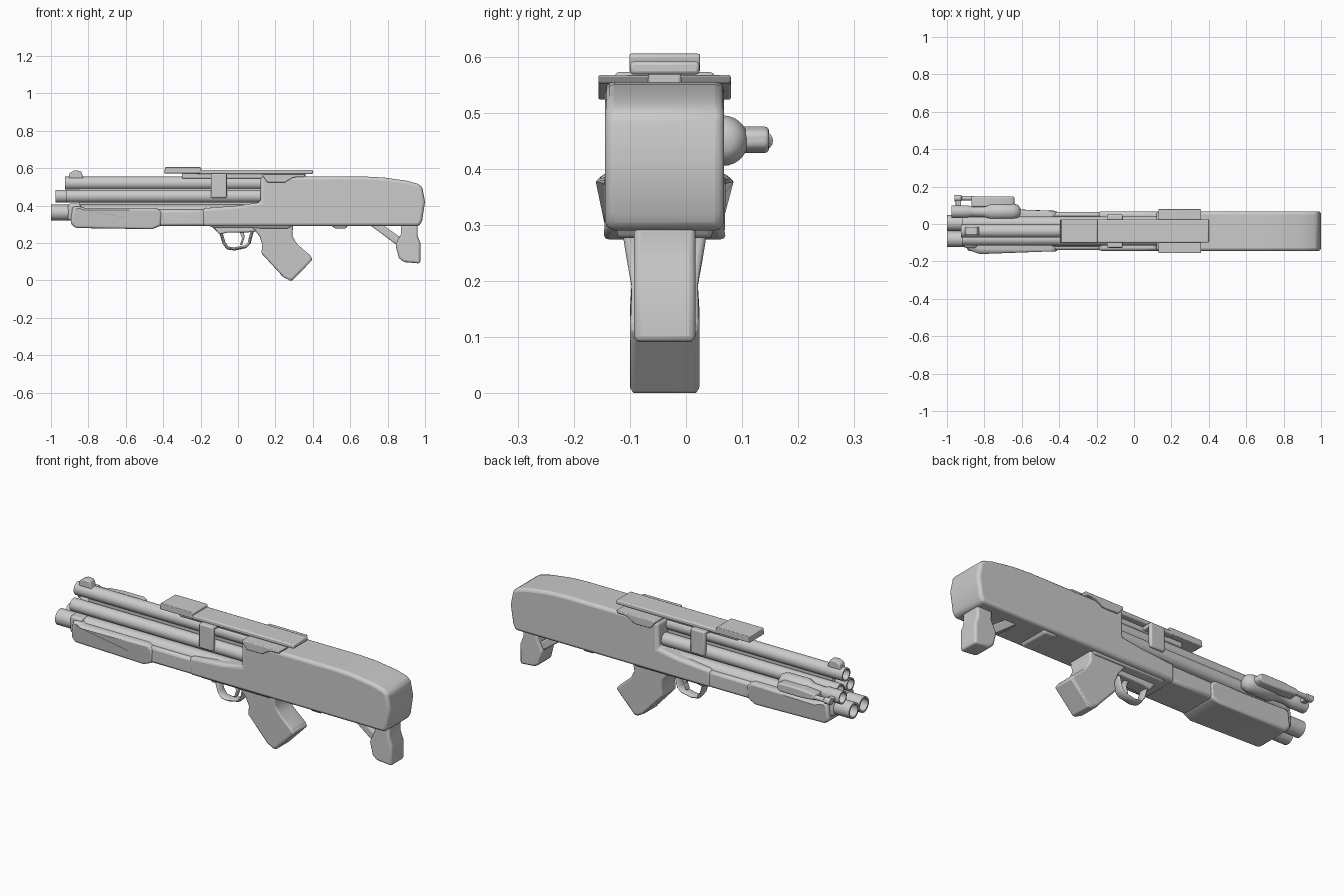
import bpy, bmesh, math

CY = -0.038  # centre plane of the main body


def finish(name, bm, bevel=0.0, segs=3, angle=40):
    bmesh.ops.recalc_face_normals(bm, faces=bm.faces)
    me = bpy.data.meshes.new(name)
    bm.to_mesh(me)
    bm.free()
    ob = bpy.data.objects.new(name, me)
    bpy.context.collection.objects.link(ob)
    bpy.ops.object.select_all(action='DESELECT')
    ob.select_set(True)
    bpy.context.view_layer.objects.active = ob
    if bevel:
        m = ob.modifiers.new("bevel", 'BEVEL')
        m.width, m.segments, m.limit_method = bevel, segs, 'ANGLE'
        m.angle_limit = math.radians(35)
    bpy.ops.object.shade_smooth_by_angle(angle=math.radians(angle))
    return ob


def prism(name, pts, half, y=CY, bevel=0.008, segs=3, width=None):
    """Side profile (x, z) extruded across y; width(x, z) scales locally."""
    bm = bmesh.new()
    sides = []
    for s in (-1, 1):
        sides.append([bm.verts.new((x, y + s * half * (width(x, z) if width else 1), z))
                      for x, z in pts])
    a, b = sides
    n = len(pts)
    bm.faces.new(a)
    bm.faces.new(b[::-1])
    for i in range(n):
        j = (i + 1) % n
        bm.faces.new((a[i], b[i], b[j], a[j]))
    return finish(name, bm, bevel, segs)


def box(name, x0, x1, z0, z1, half, y=CY, bevel=0.006):
    return prism(name, [(x0, z0), (x1, z0), (x1, z1), (x0, z1)], half, y, bevel, 2)


def lathe(name, prof, y, z, n=28):
    """Revolve (x, radius) pairs around a line parallel to x."""
    bm = bmesh.new()
    rings = []
    for x, r in prof:
        rings.append([bm.verts.new((x, y + r * math.cos(2 * math.pi * i / n),
                                    z + r * math.sin(2 * math.pi * i / n))) for i in range(n)])
    for a, b in zip(rings, rings[1:]):
        for i in range(n):
            j = (i + 1) % n
            bm.faces.new((a[i], a[j], b[j], b[i]))
    bm.faces.new(rings[0])
    bm.faces.new(rings[-1])
    return finish(name, bm)


def tube(name, x0, x1, r, y, z):
    return lathe(name, [(x0 + 0.07, r * 0.78), (x0, r * 0.78), (x0, r), (x1, r)], y, z)


# Stock and receiver in one long shell
prism("stock_shell", [
    (0.12, 0.555), (0.68, 0.555), (0.78, 0.55), (0.90, 0.533), (0.96, 0.517), (0.985, 0.50),
    (1.0, 0.42), (0.985, 0.32), (0.97, 0.29), (-0.19, 0.29), (-0.19, 0.385),
    (0.0, 0.40), (0.12, 0.418)], 0.106, bevel=0.016)
prism("underside_bump", [(0.47, 0.31), (0.52, 0.278), (0.575, 0.276), (0.60, 0.31)], 0.085)
prism("receiver_plate", [(-0.19, 0.31), (-0.13, 0.28), (0.27, 0.278), (0.31, 0.31)], 0.085)

# Barrels and tubes
for i, dy in enumerate((-0.043, 0.043)):
    tube(f"lower_barrel_{i}", -1.0, 0.1, 0.042, CY + dy, 0.363)
    tube(f"middle_tube_{i}", -0.92, 0.13, 0.034, CY + dy, 0.45)
tube("top_tube", -0.925, 0.14, 0.035, CY, 0.52)
prism("front_sight", [(-0.905, 0.545), (-0.90, 0.575), (-0.875, 0.588), (-0.84, 0.585),
                      (-0.825, 0.545)], 0.022, bevel=0.006)
box("barrel_web", -0.85, 0.13, 0.38, 0.51, 0.02)

# Fore-end
prism("pump_grip", [(-0.895, 0.305), (-0.87, 0.28), (-0.46, 0.274), (-0.41, 0.292),
                    (-0.405, 0.365), (-0.435, 0.387), (-0.82, 0.387), (-0.845, 0.395),
                    (-0.885, 0.395)], 0.113, bevel=0.014,
      width=lambda x, z: 0.93 if x < -0.84 or x > -0.42 else 1)
box("handguard_core", -0.45, -0.17, 0.291, 0.378, 0.102, bevel=0.014)
box("muzzle_bracket", -0.91, -0.84, 0.32, 0.41, 0.09, bevel=0.012)

# Top rail, saddle and strap
box("rail", -0.22, 0.40, 0.568, 0.591, 0.062)
prism("rail_front", [(-0.395, 0.572), (-0.20, 0.572), (-0.195, 0.60), (-0.20, 0.605),
                     (-0.39, 0.605)], 0.063, bevel=0.005)
box("rail_riser", -0.30, 0.36, 0.545, 0.575, 0.03)
prism("saddle", [(0.13, 0.567), (0.36, 0.567), (0.35, 0.552), (0.13, 0.552)], 0.118, bevel=0.004)
for i, s in enumerate((-1, 1)):
    prism(f"saddle_side_{i}", [(0.135, 0.56), (0.355, 0.56), (0.29, 0.548), (0.25, 0.523),
                               (0.16, 0.523), (0.14, 0.545)], 0.012, CY + s * 0.106, 0.004)
    prism(f"strap_{i}", [(-0.145, 0.441), (-0.06, 0.441), (-0.06, 0.572), (-0.145, 0.572)],
          0.011, CY + s * 0.078, 0.008)
box("strap_bridge", -0.145, -0.06, 0.552, 0.572, 0.085)

# Lamp on the far side
lathe("lamp_body", [(-0.94, 0.026), (-0.977, 0.027), (-0.977, 0.034), (-0.89, 0.034),
                    (-0.87, 0.028), (-0.80, 0.03), (-0.77, 0.045), (-0.65, 0.045),
                    (-0.62, 0.036), (-0.608, 0.018)], 0.066, 0.45)
prism("lamp_pod", [(-0.87, 0.435), (-0.78, 0.428), (-0.66, 0.428), (-0.64, 0.44),
                   (-0.64, 0.465), (-0.66, 0.475), (-0.78, 0.475), (-0.87, 0.467)],
      0.028, 0.12, 0.008)
lathe("lamp_pointer", [(-0.96, 0.017), (-0.925, 0.017), (-0.92, 0.012), (-0.85, 0.012)],
      0.138, 0.45, 16)
box("lamp_mount", -0.955, -0.925, 0.44, 0.46, 0.025, 0.115, 0.004)

# Pistol grip, flared at the top
prism("pistol_grip", [(0.07, 0.295), (0.115, 0.235), (0.13, 0.19), (0.125, 0.145),
                      (0.24, 0.02), (0.275, 0.002), (0.29, 0.002), (0.395, 0.11),
                      (0.39, 0.13), (0.315, 0.195), (0.29, 0.24), (0.295, 0.295)],
      0.062, bevel=0.018, width=lambda x, z: 1 + 0.25 * max(0, (z - 0.2) / 0.1))
prism("grip_base", [(0.23, 0.025), (0.275, 0.0), (0.292, 0.0), (0.398, 0.11), (0.393, 0.125),
                    (0.34, 0.14)], 0.059, bevel=0.006)

# Trigger guard as a curved bar
cu = bpy.data.curves.new("trigger_guard", 'CURVE')
cu.dimensions = '3D'
sp = cu.splines.new('POLY')
path = [(-0.125, 0.285), (-0.09, 0.25), (-0.075, 0.20), (-0.055, 0.173), (-0.02, 0.168),
        (0.04, 0.18), (0.06, 0.20), (0.072, 0.25), (0.085, 0.285)]
sp.points.add(len(path) - 1)
for p, (x, z) in zip(sp.points, path):
    p.co = (x, 0, z, 1)
cu.bevel_depth, cu.bevel_resolution = 0.009, 3
guard = bpy.data.objects.new("trigger_guard", cu)
guard.location.y = CY
guard.scale.y = 3.0
bpy.context.collection.objects.link(guard)
prism("guard_root", [(-0.135, 0.29), (-0.10, 0.245), (-0.06, 0.255), (0.09, 0.258),
                     (0.11, 0.29)], 0.04)
prism("trigger", [(0.005, 0.27), (0.03, 0.27), (0.035, 0.23), (0.022, 0.19), (0.01, 0.19),
                  (0.022, 0.225)], 0.012, bevel=0.004)

# Butt leg and its strut
prism("butt_leg", [(0.87, 0.30), (0.872, 0.25), (0.842, 0.19), (0.86, 0.12), (0.885, 0.098),
                   (0.975, 0.09), (0.975, 0.20), (0.96, 0.24), (0.96, 0.30)], 0.055, bevel=0.012)
prism("butt_strut", [(0.70, 0.30), (0.77, 0.30), (0.875, 0.225), (0.85, 0.188)],
      0.04, bevel=0.008)
